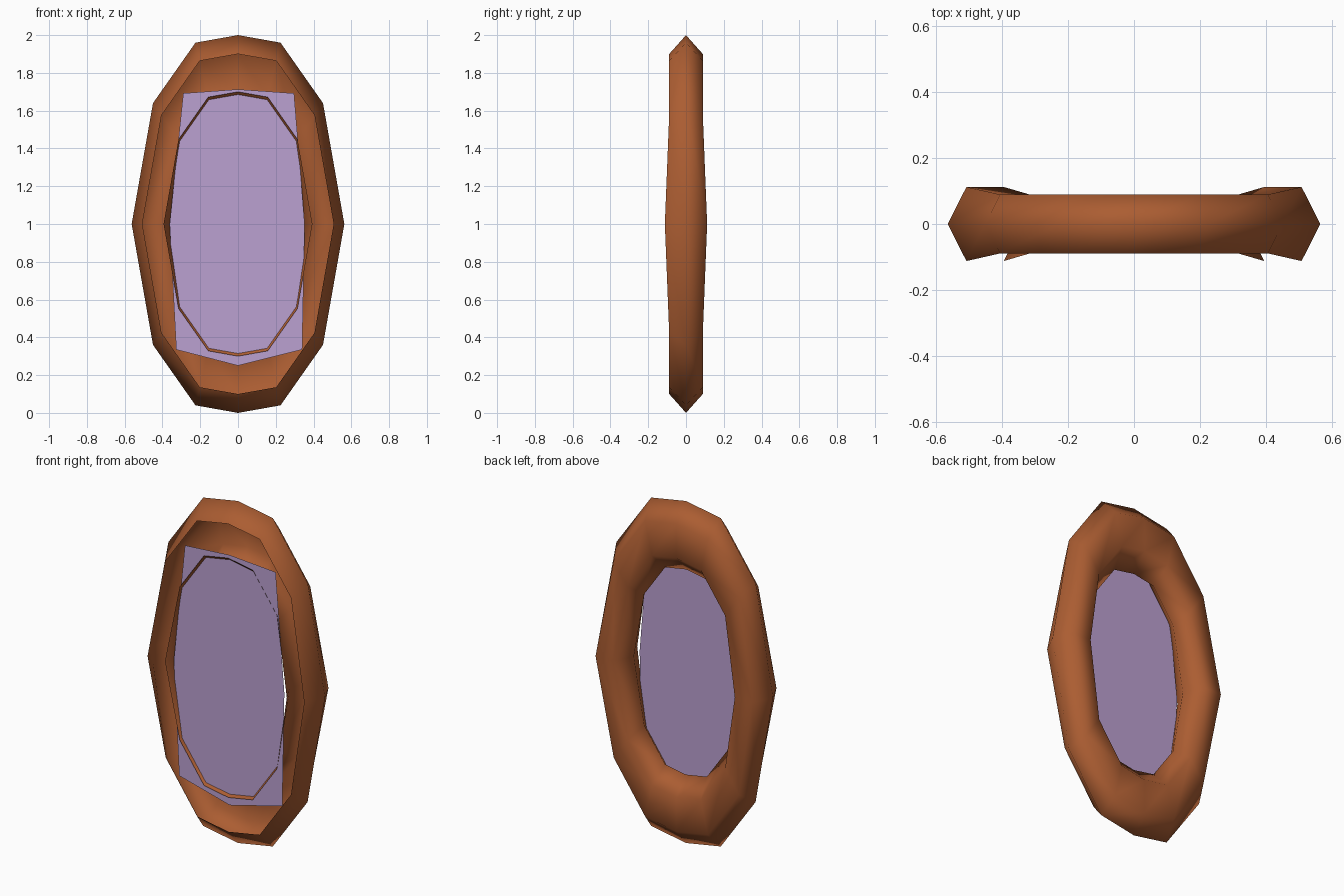
import bpy
import bmesh

cube = bpy.data.objects.get("Cube")
if cube:
    bpy.data.objects.remove(cube, do_unlink=True)


def material(name, colour):
    mat = bpy.data.materials.new(name)
    mat.use_nodes = True
    mat.diffuse_color = (*colour, 1)
    mat.node_tree.nodes["Principled BSDF"].inputs["Base Color"].default_value = (*colour, 1)
    return mat


def add_object(name, bm, mat, smooth):
    mesh = bpy.data.meshes.new(name)
    for face in bm.faces:
        face.smooth = smooth
    bm.to_mesh(mesh)
    bm.free()
    mesh.materials.append(mat)
    obj = bpy.data.objects.new(name, mesh)
    bpy.context.collection.objects.link(obj)


wood = material("warm_brown", (0.41, 0.11, 0.032))
glass = material("pale_lilac", (0.50, 0.355, 0.64))

# Oval outline about the centre, mirrored to the left and right
half = [(0, 1), (0.225, 0.96), (0.45, 0.64), (0.563, 0),
        (0.45, -0.64), (0.225, -0.96), (0, -1)]
outline = half + [(-x, z) for x, z in half[-2:0:-1]]

# Hexagonal frame section, left open on its front side:
# (scale of the outline, depth direction)
section = [(0.9, -1), (1.0, 0), (0.9, 1), (0.7, 1), (0.6, 0), (0.7, -1)]

bm = bmesh.new()
rings = []
for x, z in outline:
    depth = 0.112 if z == 0 else 0.089
    rings.append([bm.verts.new((x * s, d * depth, 1 + z * s)) for s, d in section])
for i, ring in enumerate(rings):
    following = rings[(i + 1) % len(rings)]
    for j in range(len(section) - 1):
        bm.faces.new((ring[j], following[j], following[j + 1], ring[j + 1]))
add_object("mirror_frame", bm, wood, True)

# Flat glass set just behind the inner rim
pane = [(0, 0.25), (0.34, 0.335), (0.353, 1.0), (0.297, 1.692),
        (0, 1.713), (-0.29, 1.692), (-0.362, 1.0), (-0.327, 0.335)]
bm = bmesh.new()
bm.faces.new([bm.verts.new((x, -0.076, z)) for x, z in pane])
add_object("mirror_glass", bm, glass, False)
